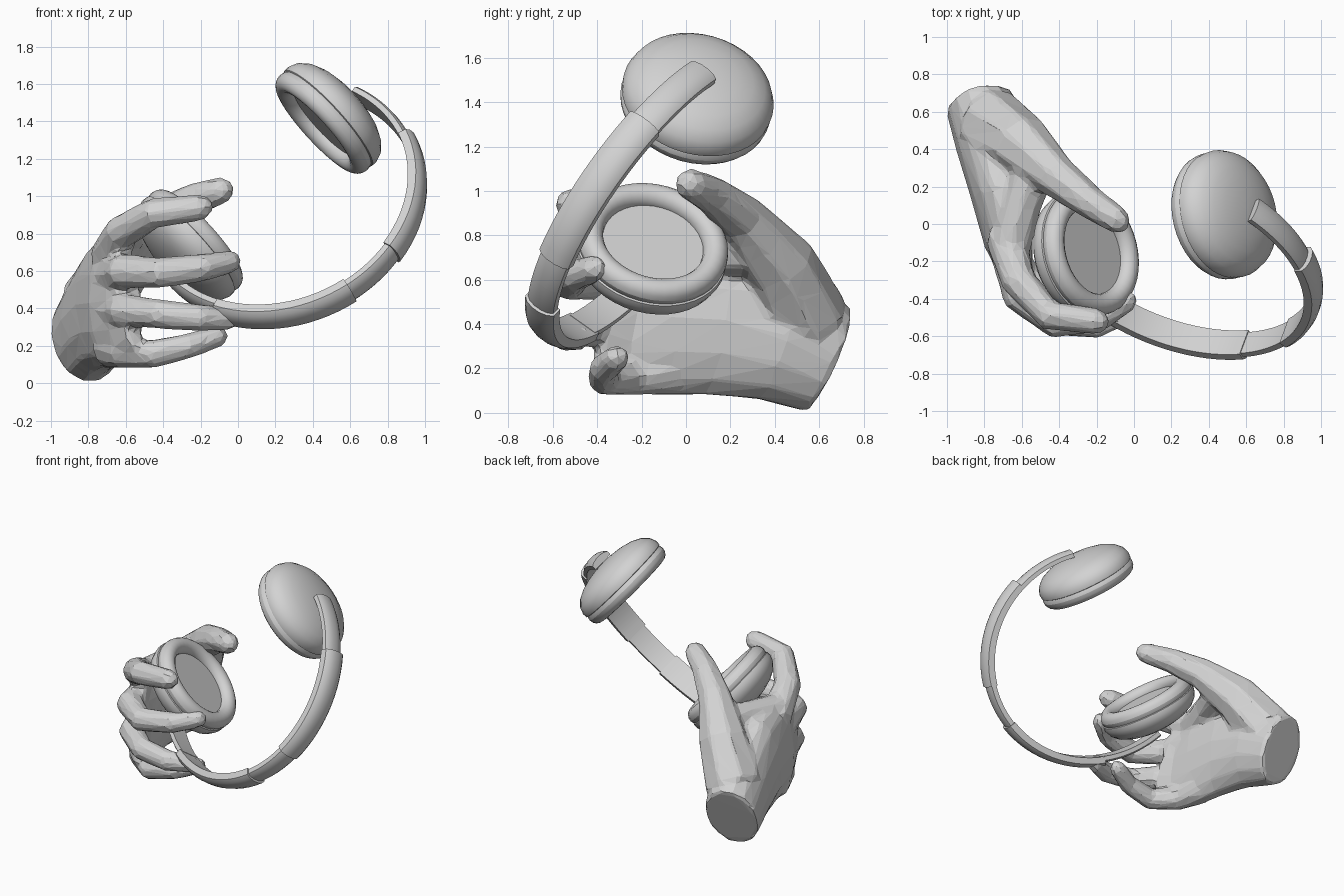
import bpy, bmesh, math
from mathutils import Vector, Matrix

cube = bpy.data.objects.get("Cube")
if cube:
    bpy.data.objects.remove(cube)

grey = bpy.data.materials.new("light_grey")
grey.use_nodes = True
grey.diffuse_color = (0.65, 0.65, 0.65, 1)
grey.node_tree.nodes["Principled BSDF"].inputs["Base Color"].default_value = (0.65, 0.65, 0.65, 1)

# Headphone frame: X through both cups, Y towards the crown of the headband
X = Vector((0.72, 0.2, 0.66)).normalized()
Y = Vector((0.65, -0.59, -0.49))
Y = (Y - X * Y.dot(X)).normalized()
FRAME = Matrix.Translation((0.11, -0.05, 1.08)) @ Matrix((X, Y, X.cross(Y))).transposed().to_4x4()


def make(name, bm, smooth=True, mirror=False):
    bmesh.ops.recalc_face_normals(bm, faces=bm.faces)
    mesh = bpy.data.meshes.new(name)
    bm.to_mesh(mesh)
    bm.free()
    mesh.materials.append(grey)
    obj = bpy.data.objects.new(name, mesh)
    bpy.context.collection.objects.link(obj)
    if mirror:
        obj.matrix_world = FRAME
        obj.modifiers.new("other_side", "MIRROR")
    if smooth:
        bpy.ops.object.select_all(action="DESELECT")
        obj.select_set(True)
        bpy.context.view_layer.objects.active = obj
        bpy.ops.object.shade_smooth_by_angle(angle=math.radians(35))
    return obj


def skin_rings(bm, rings):
    """Bridge equal rings of points and cap both ends."""
    loops = [[bm.verts.new(p) for p in ring] for ring in rings]
    n = len(loops[0])
    for a, b in zip(loops, loops[1:]):
        for i in range(n):
            j = (i + 1) % n
            bm.faces.new((a[i], a[j], b[j], b[i]))
    bm.faces.new(loops[0])
    bm.faces.new(loops[-1])


def lathe(name, profile, steps=40):
    """Turn (radius, offset) points around the cup axis; mirrored to both cups."""
    bm = bmesh.new()
    rings = []
    for r, h in profile:
        rings.append([(0.565 + h, 0.005 + r * math.cos(math.tau * k / steps),
                       r * math.sin(math.tau * k / steps)) for k in range(steps)])
    skin_rings(bm, rings)
    return make(name, bm, mirror=True)


def band(name, start, end, width, thick, offset=0.0, steps=14):
    """Sweep a domed strap along the elliptical headband between two angles."""
    bm = bmesh.new()
    section = [(-0.5, -0.5), (0.5, -0.5), (0.5, 0.1), (0.36, 0.36), (0.13, 0.5),
               (-0.13, 0.5), (-0.36, 0.36), (-0.5, 0.1)]
    rings = []
    for k in range(steps + 1):
        a = math.radians(start + (end - start) * k / steps)
        p = Vector((0.75 * math.cos(a), 0.2 + 0.785 * math.sin(a), 0))
        out = Vector((math.cos(a) / 0.75, math.sin(a) / 0.785, 0)).normalized()
        rings.append([p + out * (offset + thick * t) + Vector((0, 0, width * w))
                      for w, t in section])
    skin_rings(bm, rings)
    return make(name, bm, mirror=True)


# Ear cups
lathe("ear_cup_shell", [(0.01, 0.125), (0.08, 0.122), (0.16, 0.11), (0.23, 0.09), (0.29, 0.06),
                        (0.33, 0.02), (0.347, -0.025), (0.345, -0.055), (0.335, -0.06), (0.3, -0.06)])
cushion = [(0.288 + 0.057 * math.cos(math.tau * k / 16), -0.088 + 0.06 * math.sin(math.tau * k / 16))
           for k in range(17)]
lathe("ear_cushion", cushion)
lathe("speaker_face", [(0.26, -0.05), (0.26, -0.085), (0.01, -0.085)])

# Headband
band("slider_arm", -13, 22, 0.145, 0.05, offset=-0.015)
band("headband_arm", 20, 78, 0.165, 0.075)
band("headband_crown", 77, 90, 0.145, 0.055, offset=-0.005)


# Hand
def limb(bm, stations, sides=8, tip=True):
    """Loft ellipses; each station is centre, half thickness, half height."""
    pts = [Vector(s[0]) for s in stations]
    sizes = [(s[1], s[-1]) for s in stations]
    if tip:
        d = (pts[-1] - pts[-2]).normalized()
        r = sizes[-1][0]
        pts += [pts[-1] + d * r * 0.6, pts[-1] + d * r * 0.9]
        sizes += [(r * 0.75, r * 0.75), (r * 0.35, r * 0.35)]
    rings = []
    for i, p in enumerate(pts):
        t = (pts[min(i + 1, len(pts) - 1)] - pts[max(i - 1, 0)]).normalized()
        side = t.cross(Vector((0, 0, 1))).normalized()
        up = side.cross(t)
        a, b = sizes[i]
        rings.append([p + side * a * math.cos(math.tau * k / sides)
                      + up * b * math.sin(math.tau * k / sides) for k in range(sides)])
    skin_rings(bm, rings)


bm = bmesh.new()
# wrist and palm
limb(bm, [((-0.82, 0.64, 0.24), 0.19, 0.26), ((-0.76, 0.42, 0.34), 0.19, 0.3),
          ((-0.71, 0.15, 0.42), 0.16, 0.35), ((-0.67, -0.1, 0.43), 0.13, 0.36),
          ((-0.63, -0.25, 0.45), 0.09, 0.34), ((-0.58, -0.35, 0.48), 0.07, 0.3)],
     sides=14, tip=False)
# thumb
limb(bm, [((-0.77, 0.54, 0.42), 0.2), ((-0.6, 0.42, 0.67), 0.17), ((-0.41, 0.25, 0.88), 0.115),
          ((-0.24, 0.12, 0.98), 0.09), ((-0.09, 0.02, 1.03), 0.075)])
# web between thumb and index finger
limb(bm, [((-0.53, 0.31, 0.74), 0.12), ((-0.6, 0.11, 0.73), 0.11), ((-0.66, -0.12, 0.71), 0.11)])
# index finger
limb(bm, [((-0.69, -0.06, 0.67), 0.11), ((-0.62, -0.3, 0.81), 0.095), ((-0.45, -0.49, 0.91), 0.083),
          ((-0.2, -0.52, 0.94), 0.072)])
# middle finger
limb(bm, [((-0.67, -0.12, 0.56), 0.11), ((-0.61, -0.39, 0.6), 0.095), ((-0.42, -0.53, 0.59), 0.085),
          ((-0.18, -0.5, 0.62), 0.075), ((-0.04, -0.41, 0.65), 0.063)])
# ring finger
limb(bm, [((-0.67, -0.13, 0.38), 0.11), ((-0.61, -0.37, 0.39), 0.09), ((-0.42, -0.52, 0.37), 0.08),
          ((-0.2, -0.54, 0.35), 0.075), ((-0.05, -0.48, 0.34), 0.06)])
# little finger
limb(bm, [((-0.68, -0.06, 0.19), 0.11), ((-0.61, -0.25, 0.165), 0.09), ((-0.46, -0.37, 0.155), 0.078),
          ((-0.26, -0.37, 0.2), 0.068), ((-0.11, -0.31, 0.25), 0.06)])
hand = make("hand", bm, smooth=False)
fuse = hand.modifiers.new("fuse", "REMESH")
fuse.mode = "VOXEL"
fuse.voxel_size = 0.018
soften = hand.modifiers.new("soften", "SMOOTH")
soften.factor = 0.5
soften.iterations = 6
facet = hand.modifiers.new("facet", "DECIMATE")
facet.ratio = 0.06
